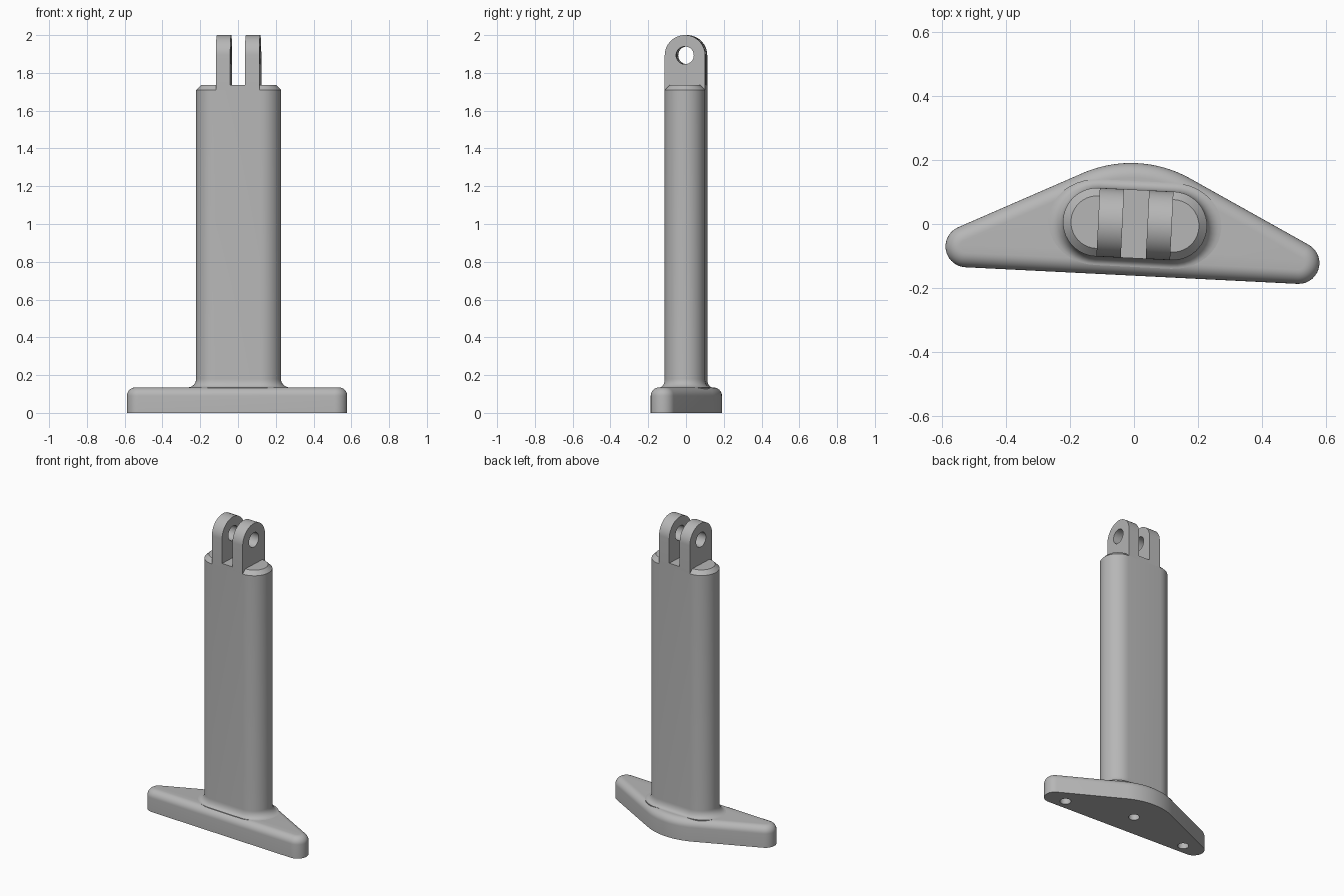
import bpy, bmesh
from math import sin, cos, pi, radians, sqrt

if "Cube" in bpy.data.objects:
    bpy.data.objects.remove(bpy.data.objects["Cube"])

TURN = radians(-2.86)      # whole bracket is turned slightly about z
SLOPE = radians(26.3)      # angle of the swept back edges of the foot
POST_R, POST_HALF = 0.107, 0.118
FILLET = 0.045

grey = bpy.data.materials.new("light_grey")
grey.use_nodes = True
grey.diffuse_color = (0.47, 0.47, 0.47, 1)
grey.node_tree.nodes["Principled BSDF"].inputs["Base Color"].default_value = grey.diffuse_color


def arc(cx, cy, r, start, end, n):
    return [(cx + r * cos(start + (end - start) * i / n),
             cy + r * sin(start + (end - start) * i / n)) for i in range(n + 1)]


def loft(name, rings):
    """Skin equal-length closed rings and cap both ends."""
    bm = bmesh.new()
    loops = [[bm.verts.new(p) for p in ring] for ring in rings]
    for low, high in zip(loops, loops[1:]):
        for i in range(len(low)):
            j = (i + 1) % len(low)
            bm.faces.new((low[i], low[j], high[j], high[i]))
    bm.faces.new(loops[0][::-1])
    bm.faces.new(loops[-1])
    bmesh.ops.recalc_face_normals(bm, faces=bm.faces)
    mesh = bpy.data.meshes.new(name)
    bm.to_mesh(mesh)
    bm.free()
    obj = bpy.data.objects.new(name, mesh)
    bpy.context.collection.objects.link(obj)
    mesh.materials.append(grey)
    return obj


def drill(obj, centre, r, depth, along_x=False):
    """Cut a round hole, then discard the cutter."""
    bpy.ops.mesh.primitive_cylinder_add(
        vertices=40, radius=r, depth=depth, location=centre,
        rotation=(0, pi / 2 if along_x else 0, 0))
    cutter = bpy.context.object
    cutter.hide_render = True
    cutter.data.materials.append(grey)
    mod = obj.modifiers.new("hole", 'BOOLEAN')
    mod.operation, mod.solver, mod.object = 'DIFFERENCE', 'EXACT', cutter
    bpy.context.view_layer.objects.active = obj
    bpy.ops.object.modifier_apply(modifier=mod.name)
    bpy.data.objects.remove(cutter)


# Foot: rounded-corner plate with a bowed back and a rolled top edge
def foot_ring(z, inset):
    a, b = pi / 2 - SLOPE, pi / 2 + SLOPE
    r, big = 0.065 - inset, 0.377 - inset
    pts = arc(0.519, -0.096, r, -pi / 2, a, 14)
    pts += arc(0, -0.187, big, a, b, 24)
    pts += arc(-0.519, -0.096, r, b, 1.5 * pi, 14)
    return [(x, y, z) for x, y in pts]


steps = [i * pi / 16 for i in range(9)]
foot = loft("foot", [foot_ring(0, 0)] + [
    foot_ring(0.09 + FILLET * sin(t), FILLET * (1 - cos(t))) for t in steps])
for x, y in ((-0.44, -0.096), (0, 0), (0.44, -0.096)):
    drill(foot, (x, y, 0), 0.033, 0.16)


# Post: stadium column, flared at the foot and chamfered at the top
def post_ring(z, grow, squash=1.0):
    pts = arc(POST_HALF, 0, 1, -pi / 2, pi / 2, 20)
    pts += arc(-POST_HALF, 0, 1, pi / 2, 1.5 * pi, 20)
    ring = []
    for i, (x, y) in enumerate(pts):
        side = POST_HALF if i <= 20 else -POST_HALF
        ring.append((side + (x - side) * (POST_R + grow),
                     y * (POST_R + grow * squash), z))
    return ring


flare = [post_ring(0.135 + FILLET * (1 - cos(t)), FILLET * (1 - sin(t)), 0.6) for t in steps]
post = loft("post", [post_ring(0.1, FILLET, 0.5)] + flare +
            [post_ring(1.71, 0), post_ring(1.735, -0.025)])

# Flush block that carries the lugs
def slab(name, x0, x1, outline):
    return loft(name, [[(x, y, z) for y, z in outline] for x in (x0, x1)])


r = POST_R
block = slab("lug_block", -0.115, 0.115, [(-r, 1.7), (r, 1.7), (r, 1.735), (-r, 1.735)])

# Pair of round-topped lugs with a pin hole
lug_outline = [(-r, 1.71), (r, 1.71)] + arc(0, 2 - r, r, 0, pi, 32)
lugs = []
for name, side in (("right_lug", -1), ("left_lug", 1)):
    lug = slab(name, *sorted((side * 0.039, side * 0.115)), lug_outline)
    drill(lug, (side * 0.077, 0, 2 - r), 0.047, 0.2, along_x=True)
    lugs.append(lug)

# Turn the assembly and shade it
bpy.ops.object.select_all(action='DESELECT')
for obj in [foot, post, block] + lugs:
    obj.rotation_euler.z = TURN
    obj.location.x = 0 if obj is foot else 0.003
    obj.select_set(True)
bpy.context.view_layer.objects.active = foot
bpy.ops.object.shade_smooth_by_angle(angle=radians(30))
